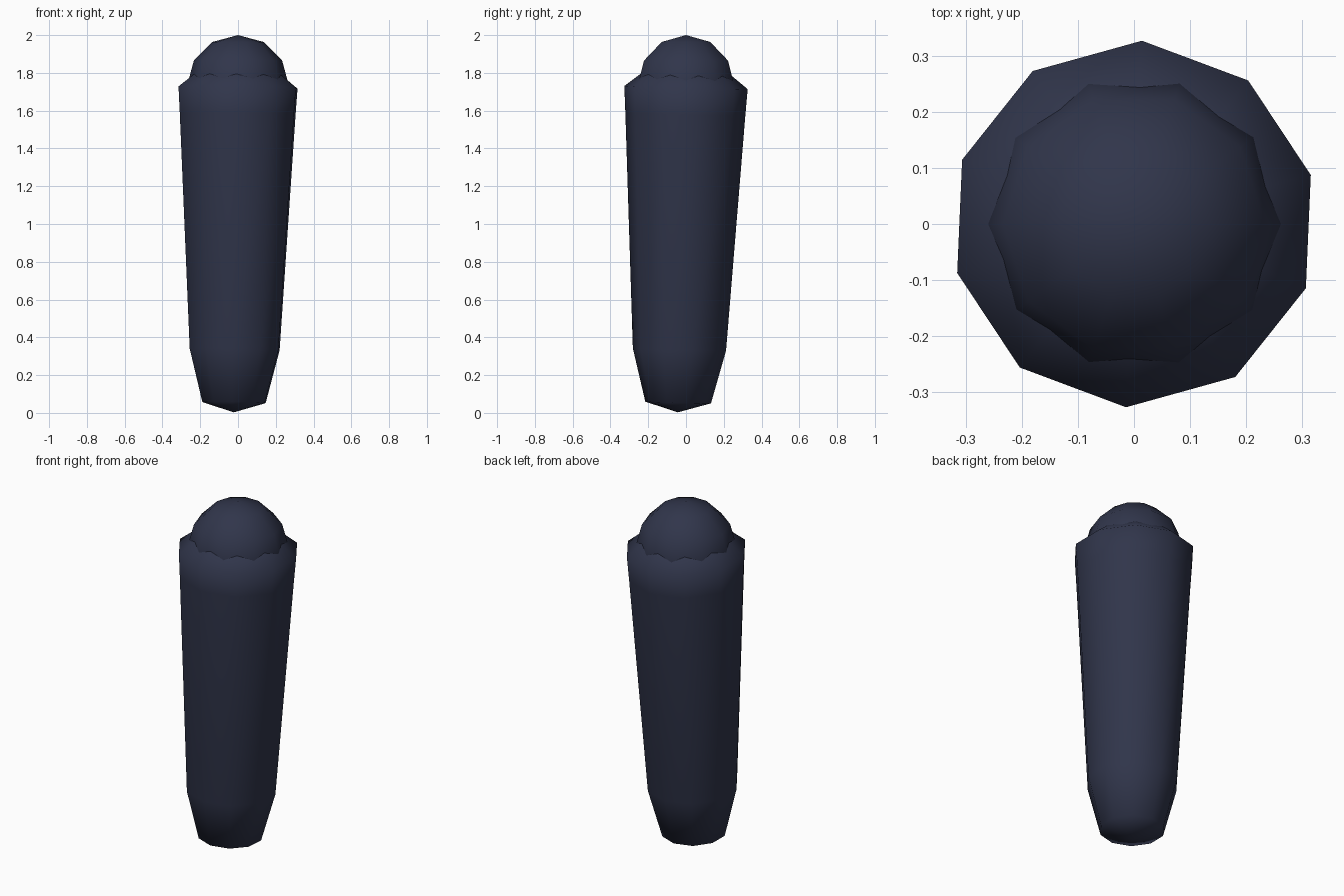
import bpy
import bmesh
import math
from mathutils import Vector

if "Cube" in bpy.data.objects:
    bpy.data.objects.remove(bpy.data.objects["Cube"])

SIDES = 10
navy = bpy.data.materials.new("navy")
navy.diffuse_color = (0.03, 0.036, 0.07, 1)
navy.use_nodes = True
navy.node_tree.nodes["Principled BSDF"].inputs["Base Color"].default_value = navy.diffuse_color


def lathe(name, base, top, profile, phase):
    """Closed smooth lathe: profile is (radius, height) along the axis base -> top."""
    axis = (Vector(top) - Vector(base)).normalized()
    turn = Vector((0, 0, 1)).rotation_difference(axis)
    bm = bmesh.new()
    rings = []
    for r, h in profile:
        count = SIDES if r > 0 else 1
        ring = []
        for i in range(count):
            a = phase + math.tau * i / SIDES
            p = Vector((r * math.cos(a), r * math.sin(a), h))
            ring.append(bm.verts.new(Vector(base) + turn @ p))
        rings.append(ring)
    for lo, hi in zip(rings, rings[1:]):
        for i in range(SIDES):
            j = (i + 1) % SIDES
            if len(lo) == 1:
                bm.faces.new((lo[0], hi[j], hi[i]))
            elif len(hi) == 1:
                bm.faces.new((lo[i], lo[j], hi[0]))
            else:
                bm.faces.new((lo[i], lo[j], hi[j], hi[i]))
    for f in bm.faces:
        f.smooth = True
    mesh = bpy.data.meshes.new(name)
    bm.to_mesh(mesh)
    bm.free()
    mesh.materials.append(navy)
    obj = bpy.data.objects.new(name, mesh)
    bpy.context.collection.objects.link(obj)
    return obj


# Tapered capsule body, leaning slightly
lathe("body", (-0.022, -0.043, 0.003), (0, 0, 1.722),
      [(0, 0), (0.174, 0.052), (0.247, 0.333), (0.318, 1.58),
       (0.327, 1.72), (0.2, 1.82), (0, 1.86)], math.radians(15.5))

# Low-poly ball on top
R = 0.27
ball = [(R * math.sin(math.pi * k / 6), -R * math.cos(math.pi * k / 6)) for k in range(1, 6)]
lathe("top_ball", (0, 0, 1.73), (0, 0, 2), [(0, -R)] + ball + [(0, R)], 0)
